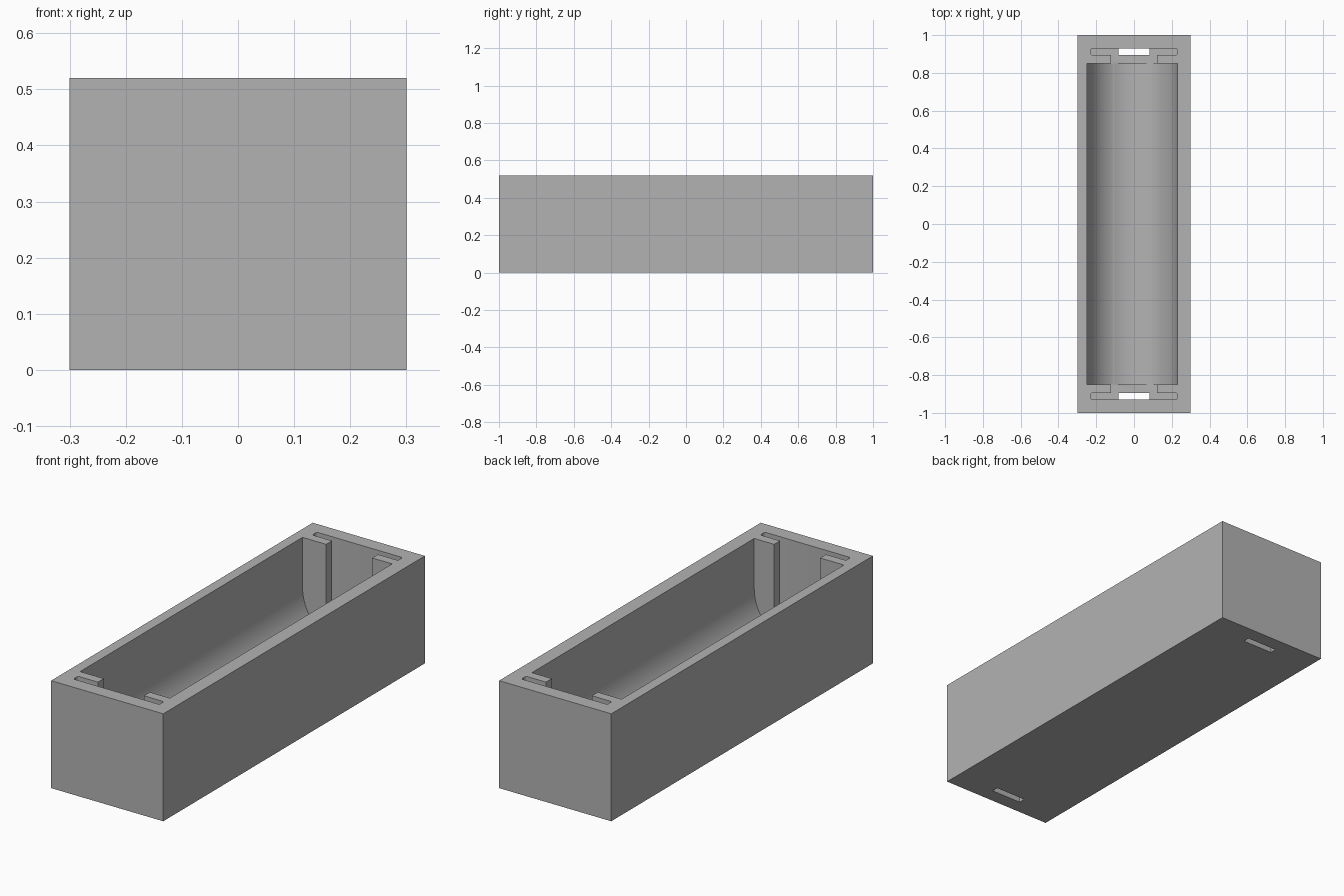
import bpy, bmesh, math

if "Cube" in bpy.data.objects:
    bpy.data.objects.remove(bpy.data.objects["Cube"])

grey = bpy.data.materials.new("plain grey")
grey.diffuse_color = (0.45, 0.45, 0.45, 1)
grey.use_nodes = True
grey.node_tree.nodes["Principled BSDF"].inputs["Base Color"].default_value = grey.diffuse_color


def prism(name, points, direction):
    """Closed solid swept from a flat outline."""
    bm = bmesh.new()
    face = bm.faces.new([bm.verts.new(p) for p in points])
    out = bmesh.ops.extrude_face_region(bm, geom=[face])
    moved = [g for g in out["geom"] if isinstance(g, bmesh.types.BMVert)]
    bmesh.ops.translate(bm, verts=moved, vec=direction)
    bmesh.ops.recalc_face_normals(bm, faces=bm.faces)
    mesh = bpy.data.meshes.new(name)
    bm.to_mesh(mesh)
    bm.free()
    mesh.materials.append(grey)
    ob = bpy.data.objects.new(name, mesh)
    bpy.context.collection.objects.link(ob)
    return ob


def rect(x, y0, y1, z):
    return [(-x, y0, z), (x, y0, z), (x, y1, z), (-x, y1, z)]


# Outer block
body = prism("trough_body", rect(0.3, -1, 1, 0), (0, 0, 0.52))

# Round-bottomed main cavity, set slightly off centre
cx, cz, r, n = -0.01, 0.28, 0.24, 48
arc = [(cx - r * math.cos(math.pi * i / n), -0.85, cz - r * math.sin(math.pi * i / n))
       for i in range(n + 1)]
cutters = [prism("cavity_cutter", arc + [(cx + r, -0.85, 0.6), (cx - r, -0.85, 0.6)], (0, 1.7, 0))]

# T-shaped end slots with rounded outer corners, and a hole through each floor
y0, y1, w, gap, c = 0.895, 0.93, 0.23, 0.123, 0.01
right = [(gap, 0.849), (gap, y0)]
for px, py, start in ((w - c, y0 + c, -90), (w - c, y1 - c, 0)):
    for k in range(5):
        a = math.radians(start + 22.5 * k)
        right.append((px + c * math.cos(a), py + c * math.sin(a)))
outline = right + [(-x, y) for x, y in reversed(right)]
for s, end in ((-1, "front"), (1, "back")):
    cutters.append(prism(end + "_slot_cutter", [(x, s * y, 0.06) for x, y in outline], (0, 0, 0.54)))
    cutters.append(prism(end + "_hole_cutter", rect(0.082, s * (y0 + 0.001), s * (y1 - 0.001), -0.1),
                         (0, 0, 0.3)))

# Carve the block
bpy.context.view_layer.objects.active = body
body.select_set(True)
for cutter in cutters:
    mod = body.modifiers.new(cutter.name, "BOOLEAN")
    mod.operation, mod.solver, mod.object = "DIFFERENCE", "EXACT", cutter
    bpy.ops.object.modifier_apply(modifier=mod.name)
for cutter in cutters:
    bpy.data.objects.remove(cutter)
bpy.ops.object.shade_smooth_by_angle(angle=math.radians(30))
